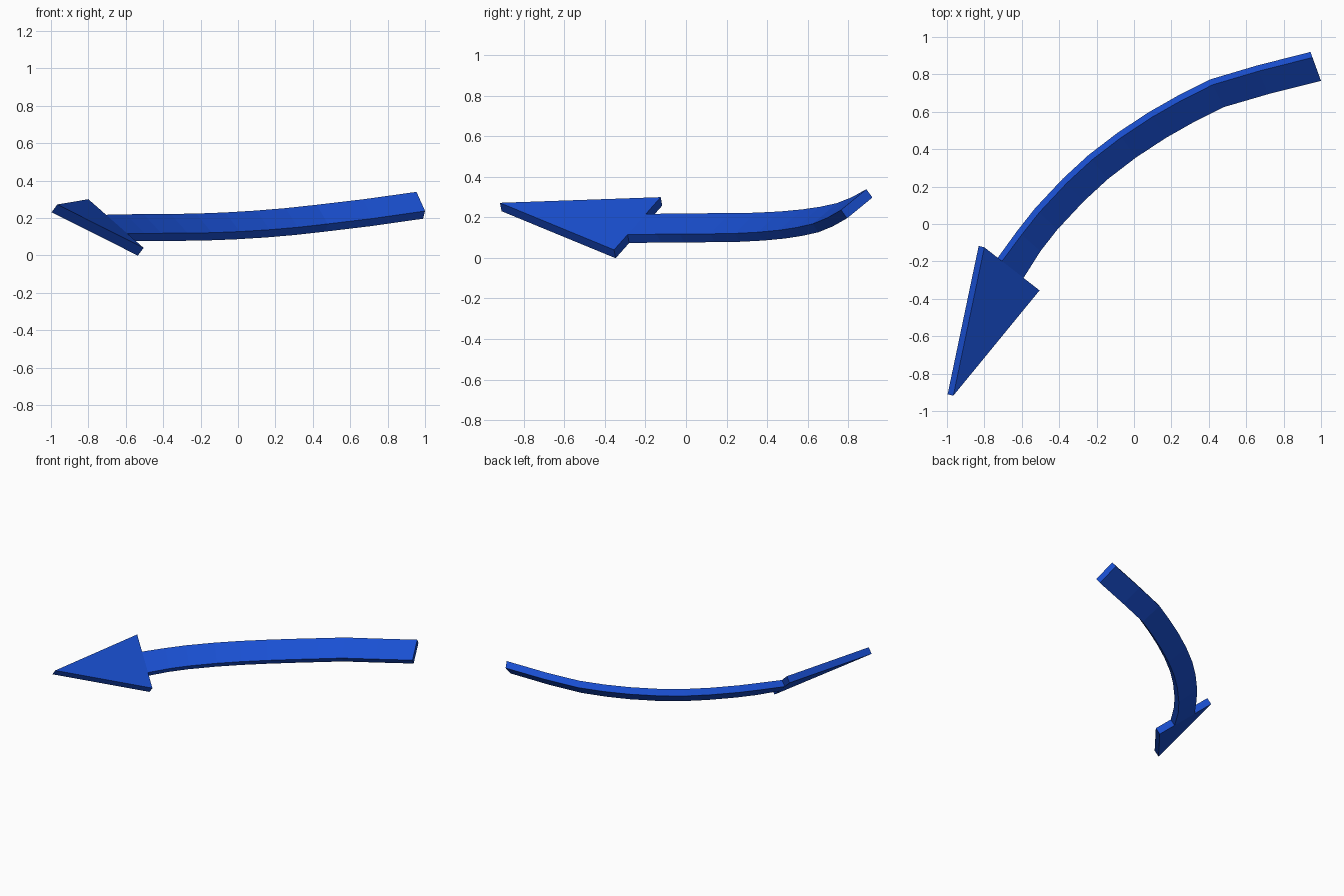
import bpy, bmesh, math
from mathutils import Vector

if "Cube" in bpy.data.objects:
    bpy.data.objects.remove(bpy.data.objects["Cube"])

WIDTH, THICK = 0.168, 0.052
BANK = math.radians(37.5)      # tilt of the band

# lower front edge of the curved shaft, tail to head
path = [(1.0, .765, .237), (.72, .695, .197), (.48, .625, .168), (.32, .545, .150),
        (.17, .46, .137), (.01, .355, .127), (-.14, .24, .121), (-.27, .12, .119),
        (-.41, -.03, .118), (-.50, -.145, .117)]

# front face of the flat triangular head
upper, lower, tip = (Vector(p) for p in
                     ((-.80, -.125, .30), (-.505, -.355, .04), (-.966, -.918, .272)))
head_n = (upper - lower).cross(tip - lower).normalized()

# cross-sections: low front, high front, high back, low back
sections = []
for i, p in enumerate(path):
    a = math.radians(20 + 32 * i / len(path))
    side = Vector((-math.sin(a), math.cos(a), 0))
    up = Vector((0, 0, 1))
    w = side * math.cos(BANK) + up * math.sin(BANK)
    n = up * math.cos(BANK) - side * math.sin(BANK)
    d = Vector(p)
    sections.append((d, d + w * WIDTH, d + w * WIDTH - n * THICK, d - n * THICK))
lo, hi = lower.lerp(upper, .29), lower.lerp(upper, .68)
off = head_n * THICK
sections.append((lo, hi, hi - off, lo - off))

bm = bmesh.new()
rings = [[bm.verts.new(c) for c in s] for s in sections]
bm.faces.new(rings[0])
for r, s in zip(rings, rings[1:]):
    for k in range(4):
        bm.faces.new((r[k], r[(k + 1) % 4], s[(k + 1) % 4], s[k]))

# arrow head joined onto the last section
e = rings[-1]
front = [e[1]] + [bm.verts.new(v) for v in (upper, tip, lower)] + [e[0]]
back = [e[2]] + [bm.verts.new(v - off) for v in (upper, tip, lower)] + [e[3]]
bm.faces.new(front)
bm.faces.new(back[::-1])
for k in range(4):
    bm.faces.new((front[k], front[k + 1], back[k + 1], back[k]))
bmesh.ops.recalc_face_normals(bm, faces=bm.faces)

mesh = bpy.data.meshes.new("curved_arrow")
bm.to_mesh(mesh)
bm.free()
arrow = bpy.data.objects.new("curved_arrow", mesh)
bpy.context.collection.objects.link(arrow)

blue = bpy.data.materials.new("blue")
blue.diffuse_color = (0.01, 0.08, 0.65, 1)
blue.use_nodes = True
blue.node_tree.nodes["Principled BSDF"].inputs["Base Color"].default_value = blue.diffuse_color
mesh.materials.append(blue)
